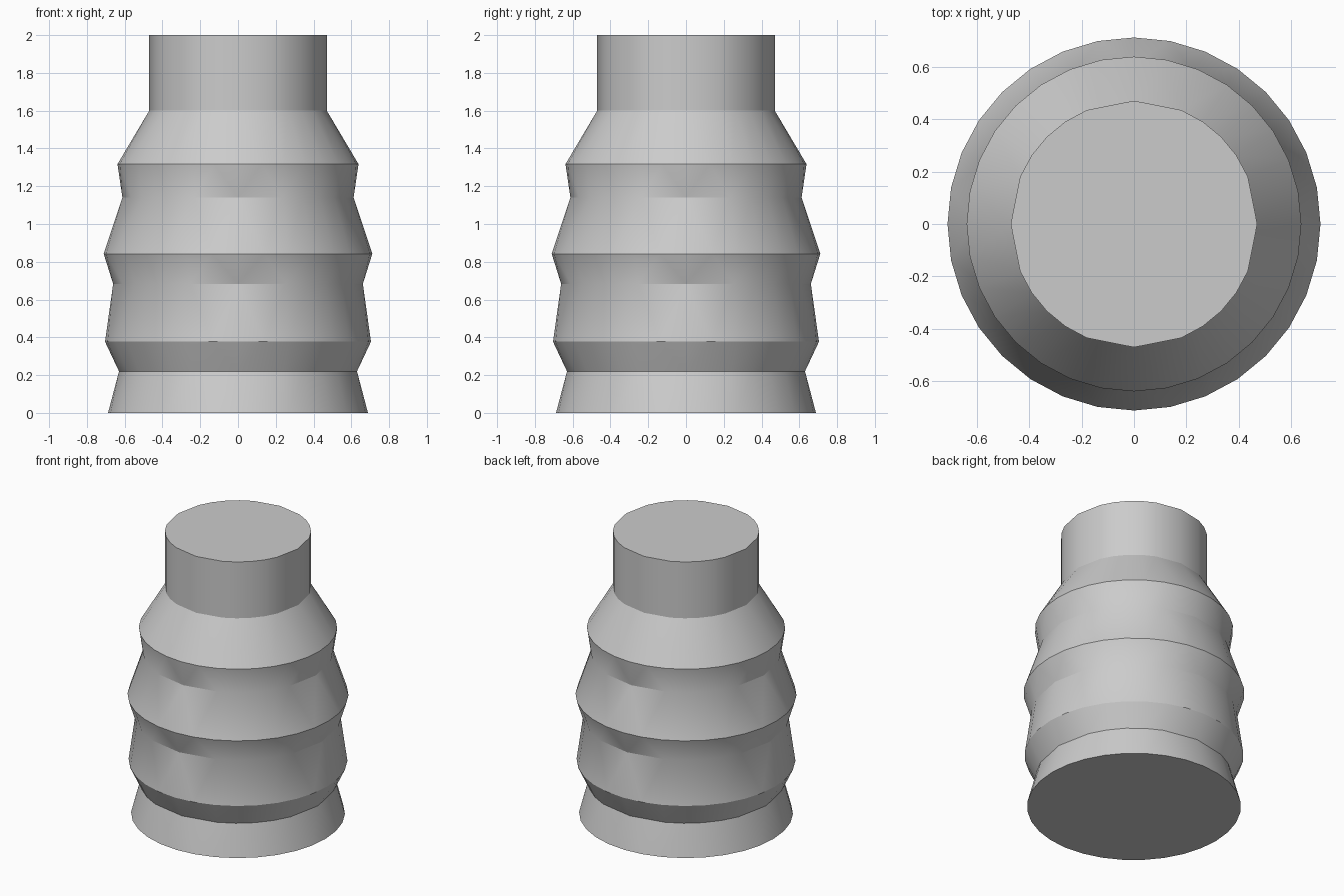
import bpy, bmesh, math

if "Cube" in bpy.data.objects:
    bpy.data.objects.remove(bpy.data.objects["Cube"])

SIDES = 32
# Body profile: radius, height, True where the ring skips the points beside each axis
PROFILE = [
    (0.688, 0.0, False), (0.63, 0.22, True), (0.704, 0.377, False),
    (0.661, 0.683, True), (0.711, 0.842, False), (0.612, 1.14, True),
    (0.638, 1.317, False), (0.47, 1.6, True), (0.47, 2.0, True),
]


def add_ring(bm, radius, z, reduced):
    ring = []
    for k in range(SIDES):
        if reduced and k % 8 in (1, 7):
            ring.append(None)
            continue
        a = 2 * math.pi * k / SIDES
        ring.append(bm.verts.new((radius * math.cos(a), radius * math.sin(a), z)))
    return ring


def bridge(bm, low, high):
    for k in range(SIDES):
        n, p = (k + 1) % SIDES, k - 1
        face = [v for v in (low[k], low[n], high[n], high[k]) if v]
        if len(face) > 2:
            bm.faces.new(face)
        # Fill across skipped points
        if not low[k] and not high[k]:
            bm.faces.new((low[p], low[n], high[n], high[p]))
        elif not high[k]:
            bm.faces.new((low[k], high[n], high[p]))
        elif not low[k]:
            bm.faces.new((low[p], low[n], high[k]))


# Ribbed body with neck
bm = bmesh.new()
rings = [add_ring(bm, *p) for p in PROFILE]
for low, high in zip(rings, rings[1:]):
    bridge(bm, low, high)

# Flat base and top
bm.faces.new([v for v in reversed(rings[0]) if v])
bm.faces.new([v for v in rings[-1] if v])
bmesh.ops.recalc_face_normals(bm, faces=bm.faces[:])

mesh = bpy.data.meshes.new("ribbed_body")
bm.to_mesh(mesh)
bm.free()
body = bpy.data.objects.new("ribbed_body", mesh)
bpy.context.collection.objects.link(body)
bpy.context.view_layer.objects.active = body
body.select_set(True)
bpy.ops.object.shade_smooth_by_angle(angle=math.radians(30))
